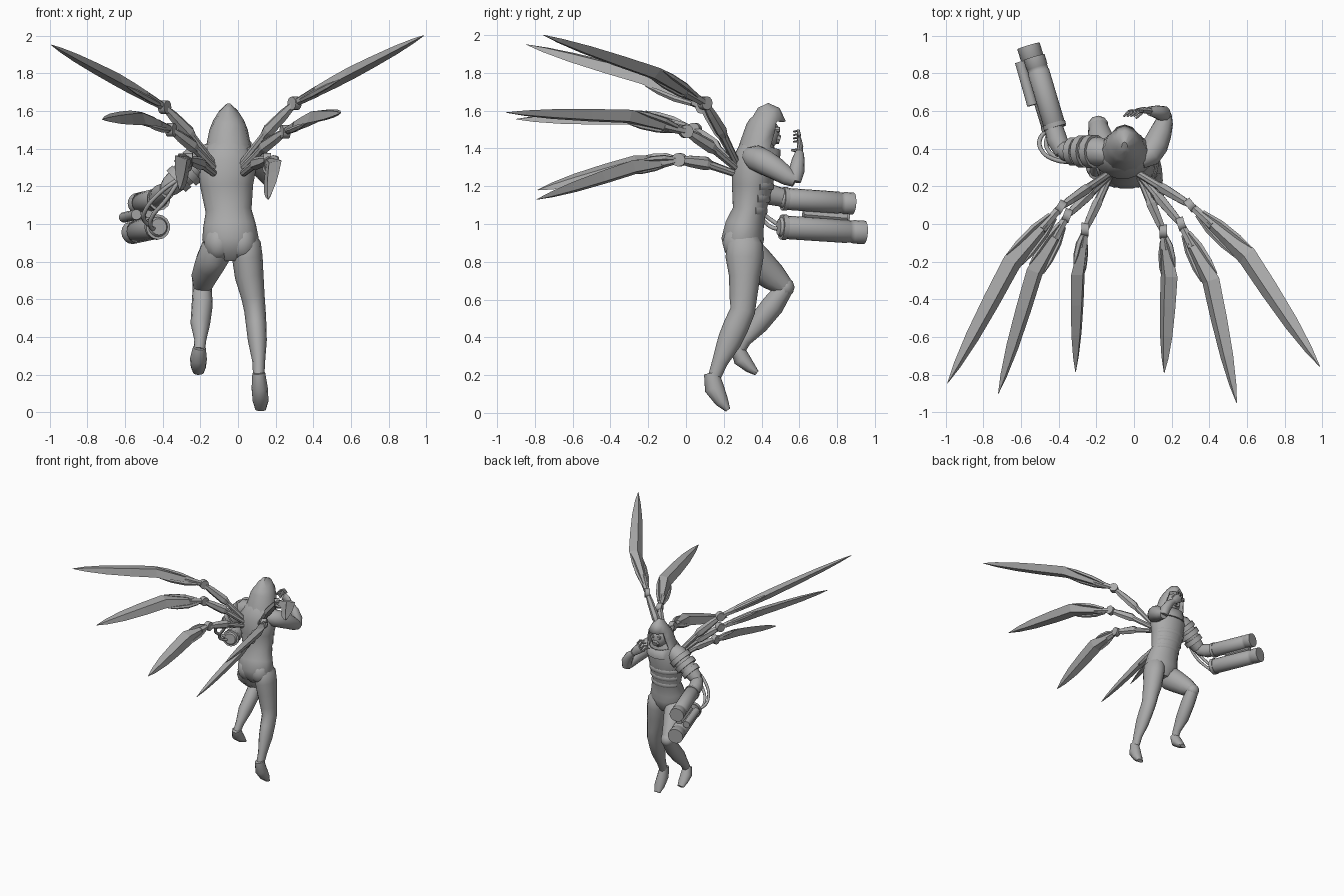
import bpy, bmesh, math
from mathutils import Vector

default_cube = bpy.data.objects.get("Cube")
if default_cube:
    bpy.data.objects.remove(default_cube, do_unlink=True)

grey = bpy.data.materials.new("plain grey")
grey.use_nodes = True
colour = (.4, .4, .4, 1)
grey.diffuse_color = colour
grey.node_tree.nodes["Principled BSDF"].inputs["Base Color"].default_value = colour

SIDEWAYS = Vector((1, 0, 0))
UP = Vector((0, 0, 1))


def finish(name, bm, smooth_angle=None):
    """Turn a bmesh into a named, coloured object."""
    bmesh.ops.recalc_face_normals(bm, faces=bm.faces)
    mesh = bpy.data.meshes.new(name)
    bm.to_mesh(mesh)
    bm.free()
    mesh.materials.append(grey)
    obj = bpy.data.objects.new(name, mesh)
    bpy.context.collection.objects.link(obj)
    if smooth_angle:
        bpy.ops.object.select_all(action="DESELECT")
        obj.select_set(True)
        bpy.context.view_layer.objects.active = obj
        bpy.ops.object.shade_smooth_by_angle(angle=math.radians(smooth_angle))
    return obj


def loft(name, stations, sides=12, ref=SIDEWAYS, smooth_angle=42, keep=None):
    """Skin ellipses (x, y, z, radius along ref, other radius) along a path."""
    bm = bmesh.new()
    centres = [Vector(s[:3]) for s in stations]
    rings = []
    last = len(stations) - 1
    for i, station in enumerate(stations):
        tangent = (centres[min(i + 1, last)] - centres[max(i - 1, 0)]).normalized()
        u = (ref - tangent * ref.dot(tangent)).normalized()
        v = tangent.cross(u)
        ring = []
        for k in range(sides):
            angle = math.tau * k / sides
            offset = u * math.cos(angle) * station[3] + v * math.sin(angle) * station[-1]
            ring.append(bm.verts.new(centres[i] + offset))
        rings.append(ring)
    for lower, upper in zip(rings, rings[1:]):
        for k in range(sides):
            n = (k + 1) % sides
            bm.faces.new((lower[k], lower[n], upper[n], upper[k]))
    bm.faces.new(rings[0])
    bm.faces.new(rings[-1])
    if keep:
        bmesh.ops.recalc_face_normals(bm, faces=bm.faces)
        unwanted = [f for f in bm.faces if not keep(f)]
        bmesh.ops.delete(bm, geom=unwanted, context="FACES")
    return finish(name, bm, smooth_angle)


def rod(name, start, end, radius, end_radius=None, sides=14):
    """Straight round bar between two points."""
    end_radius = end_radius or radius
    ref = UP if abs((Vector(end) - Vector(start)).normalized().z) < .8 else SIDEWAYS
    return loft(name, [(*start, radius), (*end, end_radius)], sides, ref)


def ball(name, centre, size):
    bm = bmesh.new()
    bmesh.ops.create_icosphere(bm, subdivisions=2, radius=1)
    bmesh.ops.scale(bm, vec=size, verts=bm.verts)
    bmesh.ops.translate(bm, vec=centre, verts=bm.verts)
    return finish(name, bm, 42)


def hose(name, points, radius):
    curve = bpy.data.curves.new(name, "CURVE")
    curve.dimensions = "3D"
    curve.bevel_depth = radius
    curve.bevel_resolution = 1
    curve.resolution_u = 5
    spline = curve.splines.new("BEZIER")
    spline.bezier_points.add(len(points) - 1)
    for knot, point in zip(spline.bezier_points, points):
        knot.co = point
        knot.handle_left_type = knot.handle_right_type = "AUTO"
    curve.materials.append(grey)
    obj = bpy.data.objects.new(name, curve)
    bpy.context.collection.objects.link(obj)


# Torso, with the back towards -y
loft("torso", [
    (-.04, .31, .81, .06, .06), (-.04, .305, .86, .125, .1), (-.04, .3, .92, .15, .115),
    (-.045, .31, .99, .14, .105), (-.05, .335, 1.07, .122, .09), (-.06, .35, 1.2, .14, .11),
    (-.06, .36, 1.32, .16, .122), (-.05, .38, 1.4, .12, .1), (-.05, .4, 1.47, .06, .06)], 14)
for side in (-1, 1):
    ball("buttock", (-.04 + side * .062, .28, .9), (.08, .088, .1))

# Ribbed bands wrapped round the front of the waist
for level in range(3):
    rise = level / 2
    band = []
    for step in range(9):
        angle = math.pi * (.12 + .76 * step / 8)
        band.append((-.05 - .01 * rise + (.122 + .018 * rise) * math.cos(angle),
                     .335 + .015 * rise + (.09 + .02 * rise) * math.sin(angle),
                     1.07 + .13 * rise, .02, .007))
    loft("waist_band", band, 6, UP)

# Hood with an open front, and the masked face inside it
hood = loft("hood", [
    (-.05, .38, 1.34, .14, .12), (-.05, .395, 1.42, .118, .108), (-.05, .42, 1.5, .102, .104),
    (-.05, .432, 1.55, .082, .096), (-.05, .425, 1.592, .055, .074), (-.05, .408, 1.628, .016, .03)], 12,
    keep=lambda f: not (f.normal.y > .6 and 1.4 < f.calc_center_median().z < 1.55))
shell = hood.modifiers.new("cloth thickness", "SOLIDIFY")
shell.thickness = .012
ball("face_mask", (-.05, .435, 1.48), (.068, .06, .085))
loft("mask_jaw", [(-.05, .45, 1.46, .045, .04), (-.05, .498, 1.445, .026, .022)], 8)
for side in (-1, 1):
    rod("mask_eye", (-.05 + side * .028, .475, 1.5), (-.05 + side * .03, .497, 1.5), .017, .014, 8)

# Straight left leg and foot
loft("left_leg", [
    (.02, .31, .96, .05, .06), (.04, .31, .89, .082, .098), (.05, .31, .82, .081, .1),
    (.06, .31, .72, .076, .082), (.08, .303, .61, .062, .073), (.09, .3, .54, .057, .066),
    (.097, .265, .46, .054, .068), (.103, .23, .38, .05, .064), (.11, .18, .27, .034, .042),
    (.11, .15, .19, .03, .034)])
loft("left_foot", [(.11, .135, .21, .034, .04), (.115, .15, .13, .043, .052),
                   (.12, .19, .06, .042, .036), (.12, .222, .015, .028, .014)])

# Bent right leg and foot
loft("right_thigh", [(-.1, .27, .9, .06, .06), (-.12, .31, .85, .085, .1), (-.15, .38, .79, .08, .09),
                     (-.18, .46, .72, .068, .075), (-.19, .525, .665, .05, .05)])
loft("right_calf", [(-.19, .53, .67, .05, .045), (-.19, .46, .57, .056, .06),
                    (-.2, .38, .47, .052, .056), (-.2, .31, .385, .032, .036),
                    (-.205, .28, .33, .03, .032)])
loft("right_foot", [(-.205, .27, .345, .034, .036), (-.21, .295, .285, .045, .045),
                    (-.21, .34, .24, .04, .03), (-.21, .375, .21, .028, .014)])
ball("right_knee_pad", (-.19, .525, .665), (.055, .05, .055))

# Raised left arm and open hand
loft("left_upper_arm", [(.03, .34, 1.36, .05), (.08, .37, 1.35, .068), (.115, .42, 1.325, .068),
                        (.14, .48, 1.29, .06), (.16, .54, 1.25, .048), (.165, .58, 1.23, .036)], ref=UP)
loft("left_forearm", [(.165, .575, 1.225, .034), (.155, .585, 1.28, .042),
                      (.12, .595, 1.34, .034), (.08, .6, 1.375, .024)])
loft("left_palm", [(.085, .6, 1.37, .024, .018), (.045, .605, 1.41, .036, .016),
                   (.015, .6, 1.43, .036, .013)], 8, UP)
for finger in range(4):
    spread = finger * .018
    loft("left_finger", [(-.01 + spread, .6, 1.41 + spread, .01), (-.03 + spread, .595, 1.44 + spread, .009),
                         (-.055 + spread, .57, 1.435 + spread, .005)], 6, Vector((0, 1, 0)))
rod("left_thumb", (.05, .6, 1.39), (.01, .56, 1.39), .012, .006, 6)

# Armoured right arm
loft("right_upper_arm", [(-.12, .37, 1.37, .06), (-.19, .385, 1.35, .078), (-.27, .39, 1.28, .07),
                         (-.36, .385, 1.2, .055), (-.39, .4, 1.175, .04)], ref=UP)
loft("right_forearm", [(-.375, .38, 1.18, .045), (-.41, .45, 1.155, .055), (-.435, .55, 1.13, .045)], ref=UP)
shoulder, elbow = Vector((-.19, .385, 1.35)), Vector((-.37, .385, 1.19))
for step, radius in ((.08, .09), (.34, .088), (.6, .076)):
    start = shoulder.lerp(elbow, step)
    rod("arm_ring", start, start + (elbow - shoulder) * .17, radius)


# Pair of tanks held by the right forearm
def tank(label, near, far, radius):
    near, far = Vector(near), Vector(far)
    parts = [(0, .7), (.06, 1), (.8, 1), (.81, .95), (.86, .95), (.87, 1), (1, 1), (1, .75), (.96, .7)]
    loft(label, [(*near.lerp(far, t), radius * r) for t, r in parts], 16, UP)
    rod(label + "_collar", near.lerp(far, .03), near.lerp(far, .09), radius * 1.08)


tank("upper_tank", (-.415, .5, 1.135), (-.53, .885, 1.108), .058)
tank("lower_tank", (-.42, .49, .985), (-.56, .945, .955), .062)
rod("side_canister", (-.54, .63, 1.05), (-.605, .86, 1.035), .028)
loft("tank_bridge", [(-.47, .62, 1.05, .04, .025), (-.53, .85, 1.03, .04, .025)], 4, UP, None)

# Feed hoses from the shoulder to the tanks
for shift in (0, .035):
    hose("feed_hose", [(-.3, .33, 1.25), (-.38 - shift, .34, 1.13 + shift),
                       (-.46 - shift, .4, 1.03 + shift), (-.46 - shift, .46, .98 + shift), (-.43, .52, .98)], .012)


# Six folding blades on the back
def wing(label, side, base, joint, tip, thick, lift):
    base, joint, tip = Vector(base), Vector(joint), Vector(tip)
    bow = Vector((side * thick, .03, lift))
    ref = bow.normalized()
    reach = tip - joint

    def along(t, shift=0):
        bend = t / .35 if t < .35 else (1 - t) / .65
        return joint + reach * t + bow * bend + ref * shift

    # Two-stage strut: slim at the back, heavier by the joint
    knee = base.lerp(joint, .5) + UP * .015
    rod(label + "_root", base, knee, .019, .023, 8)
    loft(label + "_strut", [(*base.lerp(knee, .75), .018), (*knee, .036, .03),
                            (*knee.lerp(joint, .6), .03, .025), (*joint, .018)], 6, UP, None)
    axle = Vector((reach.y, -reach.x, 0)).normalized() * .02
    rod(label + "_axle", joint - axle, joint + axle, .036, sides=12)
    rod(label + "_neck", along(0), along(.14), .02, .03, 6)

    # Ridged blade with a pointed tip
    profile = [(.07, .022, .018), (.12, .038, .026), (.24, .046, .032), (.35, .058, .034),
               (.55, .054, .03), (.75, .043, .023), (.9, .024, .013), (1, .002, .002)]
    loft(label + "_blade", [(*along(t), a, b) for t, a, b in profile], 4, ref, None)
    # Curved spurs gripping the blade root
    for edge in (-1, 1):
        spur = [(.06, .02, .012), (.15, .044, .016), (.25, .054, .014), (.33, .058, .003)]
        loft(label + "_spur", [(*along(t, edge * s), r, r) for t, s, r in spur], 5, ref, None)


wing("left_upper_wing", 1, (.02, .27, 1.32), (.3, .1, 1.64), (.985, -.755, 2), .06, .035)
wing("left_middle_wing", 1, (.03, .26, 1.3), (.25, 0, 1.49), (.545, -.95, 1.59), .055, .045)
wing("left_lower_wing", 1, (.03, .25, 1.27), (.155, -.04, 1.34), (.16, -.79, 1.13), .03, .035)
wing("right_upper_wing", -1, (-.13, .27, 1.32), (-.39, .09, 1.62), (-.99, -.845, 1.95), .05, .035)
wing("right_middle_wing", -1, (-.13, .26, 1.3), (-.355, .045, 1.5), (-.72, -.9, 1.555), .045, .045)
wing("right_lower_wing", -1, (-.13, .25, 1.27), (-.26, -.03, 1.34), (-.31, -.785, 1.18), .02, .035)
